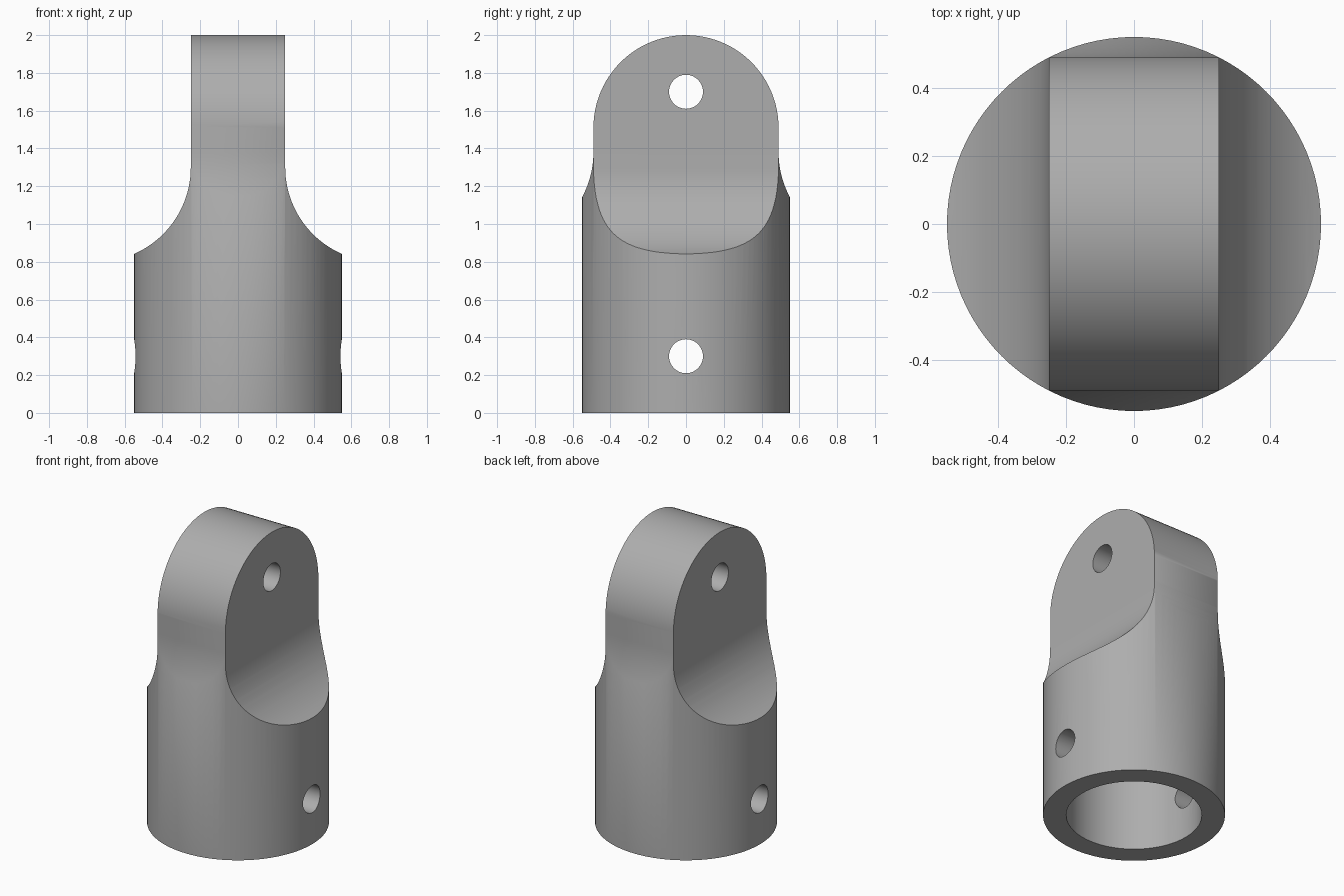
import bpy
import bmesh
import math
from mathutils import Matrix

if "Cube" in bpy.data.objects:
    bpy.data.objects.remove(bpy.data.objects["Cube"], do_unlink=True)

OUTER, BORE, HOLE = 0.55, 0.41, 0.09
EDGE = 0.6          # how far the cutters reach past the body

metal = bpy.data.materials.new("grey metal")
metal.use_nodes = True
metal.diffuse_color = (0.42, 0.42, 0.42, 1)
metal.node_tree.nodes["Principled BSDF"].inputs["Base Color"].default_value = (0.42, 0.42, 0.42, 1)


def make_object(name, bm):
    bmesh.ops.recalc_face_normals(bm, faces=bm.faces)
    mesh = bpy.data.meshes.new(name)
    bm.to_mesh(mesh)
    bm.free()
    mesh.materials.append(metal)
    obj = bpy.data.objects.new(name, mesh)
    bpy.context.collection.objects.link(obj)
    return obj


def cylinder(name, radius, low, high, sides, matrix=Matrix()):
    bm = bmesh.new()
    place = matrix @ Matrix.Translation((0, 0, (low + high) / 2))
    bmesh.ops.create_cone(bm, cap_ends=True, segments=sides, radius1=radius,
                          radius2=radius, depth=high - low, matrix=place)
    return make_object(name, bm)


def extrude_profile(name, half, along_x):
    """Mirror a half outline (width, height) and extrude it through the body."""
    outline = half + [(-w, z) for w, z in reversed(half) if w > 1e-5]
    bm = bmesh.new()
    verts = [bm.verts.new((-1, w, z) if along_x else (w, -1, z)) for w, z in outline]
    face = bm.faces.new(verts)
    moved = bmesh.ops.extrude_face_region(bm, geom=[face])["geom"]
    bmesh.ops.translate(bm, vec=(2, 0, 0) if along_x else (0, 2, 0),
                        verts=[v for v in moved if isinstance(v, bmesh.types.BMVert)])
    return make_object(name, bm)


def flare(width, height, radius, steps):
    """Concave curve from the bottom edge of the body up to the tang side."""
    end = math.acos(1 - (EDGE - width) / radius)
    angles = [end * (1 - i / steps) for i in range(steps + 1)]
    return [(EDGE, -0.1)] + [(width + radius * (1 - math.cos(a)),
                              height - radius * math.sin(a)) for a in angles]


def combine(target, tool, operation):
    mod = target.modifiers.new(tool.name, "BOOLEAN")
    mod.operation, mod.object, mod.solver = operation, tool, "EXACT"
    bpy.context.view_layer.objects.active = target
    bpy.ops.object.modifier_apply(modifier=mod.name)
    bpy.data.objects.remove(tool, do_unlink=True)


# Round body
body = cylinder("rod_end_fitting", OUTER, 0, 2.1, 96)

# Flat tang with swept shoulders on both sides
shoulders = extrude_profile("shoulder_profile", flare(0.25, 1.3, 0.5, 24) + [(0.25, 2.2)], False)
combine(body, shoulders, "INTERSECT")

# Rounded tang head, easing out to the body at front and back
crown = 0.49
arc = [math.pi / 2 * i / 24 for i in range(25)]
head = [(crown * math.cos(a), 2 - crown + crown * math.sin(a)) for a in arc]
combine(body, extrude_profile("head_profile", flare(crown, 1.38, 0.5, 16) + head, True), "INTERSECT")

# Socket bore and the two cross pin holes
combine(body, cylinder("socket_bore", BORE, -0.1, 0.6, 64), "DIFFERENCE")
for height in (0.3, 1.7):
    turn = Matrix.Translation((0, 0, height)) @ Matrix.Rotation(math.pi / 2, 4, "Y")
    combine(body, cylinder("pin_hole", HOLE, -1, 1, 32, turn), "DIFFERENCE")

# Smooth the curved surfaces, keep the rims sharp
bpy.ops.object.select_all(action="DESELECT")
body.select_set(True)
bpy.context.view_layer.objects.active = body
bpy.ops.object.shade_smooth_by_angle(angle=math.radians(30))
